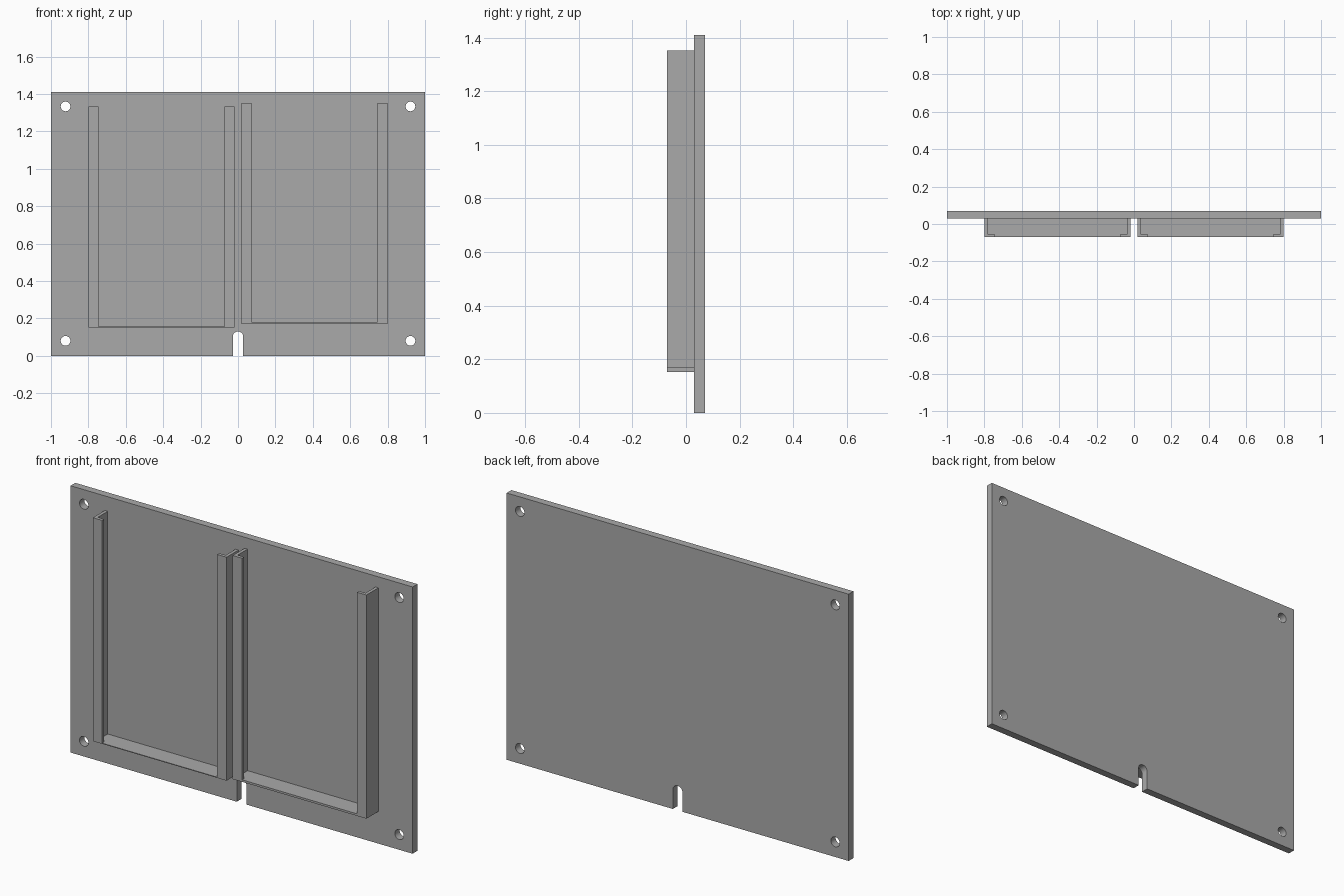
import bpy, bmesh, math
from mathutils import Matrix

cube = bpy.data.objects.get("Cube")
if cube:
    bpy.data.objects.remove(cube, do_unlink=True)

grey = bpy.data.materials.new("plain grey")
grey.use_nodes = True
colour = (0.4, 0.4, 0.4, 1)
grey.diffuse_color = colour
grey.node_tree.nodes["Principled BSDF"].inputs["Base Color"].default_value = colour

HEIGHT = 1.41
PLATE_FRONT, PLATE_BACK = 0.03, 0.07
LIP_FRONT = -0.07
WALL, LIP = 0.017, 0.055


def arc(cx, cy, r, start, end, steps):
    angles = [math.radians(start + (end - start) * i / steps) for i in range(steps + 1)]
    return [(cx + r * math.cos(a), cy + r * math.sin(a)) for a in angles]


def add_object(name, bm):
    bmesh.ops.recalc_face_normals(bm, faces=bm.faces)
    mesh = bpy.data.meshes.new(name)
    bm.to_mesh(mesh)
    bm.free()
    mesh.materials.append(grey)
    obj = bpy.data.objects.new(name, mesh)
    bpy.context.collection.objects.link(obj)
    return obj


def prism(name, outline, z0, z1):
    """Extrude a plan outline upward from z0 to z1."""
    bm = bmesh.new()
    face = bm.faces.new([bm.verts.new((x, y, z0)) for x, y in outline])
    top = bmesh.ops.extrude_face_region(bm, geom=[face])["geom"]
    verts = [v for v in top if isinstance(v, bmesh.types.BMVert)]
    bmesh.ops.translate(bm, verts=verts, vec=(0, 0, z1 - z0))
    return add_object(name, bm)


# Back plate: outline with a round-topped cable slot, plus four screw holes
slot = arc(0, 0.102, 0.028, 180, 0, 16)
outline = [(-1, 0), (-0.028, 0)] + slot + [(0.028, 0), (1, 0), (1, HEIGHT), (-1, HEIGHT)]
loops = [outline]
for x in (-0.922, 0.922):
    for z in (0.08, 1.333):
        loops.append(arc(x, z, 0.026, 0, 360, 32)[:-1])

curve = bpy.data.curves.new("plate_profile", "CURVE")
curve.dimensions = "2D"
curve.fill_mode = "BOTH"
curve.extrude = (PLATE_BACK - PLATE_FRONT) / 2
for loop in loops:
    spline = curve.splines.new("POLY")
    spline.points.add(len(loop) - 1)
    for point, (x, z) in zip(spline.points, loop):
        point.co = (x, z, 0, 1)
    spline.use_cyclic_u = True
profile = bpy.data.objects.new("plate_profile", curve)
bpy.context.collection.objects.link(profile)
bpy.context.view_layer.update()
bm = bmesh.new()
bm.from_mesh(profile.to_mesh())
profile.to_mesh_clear()
bpy.data.objects.remove(profile, do_unlink=True)
bmesh.ops.remove_doubles(bm, verts=bm.verts, dist=0.0001)
middle = (PLATE_FRONT + PLATE_BACK) / 2
bm.transform(Matrix.Translation((0, middle, 0)) @ Matrix.Rotation(math.pi / 2, 4, "X"))
plate = add_object("back_plate", bm)
bpy.ops.object.select_all(action="DESELECT")
plate.select_set(True)
bpy.context.view_layer.objects.active = plate
bpy.ops.object.shade_smooth_by_angle(angle=math.radians(30))


# Holders: a shelf with an L-shaped rail standing on each end
def rail(name, edge, inward, z0, z1):
    wall, lip = edge + inward * WALL, edge + inward * LIP
    prism(name, [(edge, PLATE_FRONT), (edge, LIP_FRONT), (lip, LIP_FRONT),
                 (lip, LIP_FRONT + WALL), (wall, LIP_FRONT + WALL), (wall, PLATE_FRONT)], z0, z1)


def holder(side, x0, x1, bottom, thickness, top):
    prism(side + "_shelf", [(x0, LIP_FRONT), (x1, LIP_FRONT), (x1, PLATE_FRONT),
                            (x0, PLATE_FRONT)], bottom, bottom + thickness)
    for name, edge, inward in (("_rail_a", x0, 1), ("_rail_b", x1, -1)):
        rail(side + name, edge, inward, bottom + thickness, top)


holder("right", -0.80, -0.018, 0.152, 0.004, 1.333)
holder("left", 0.018, 0.80, 0.17, 0.011, 1.352)
